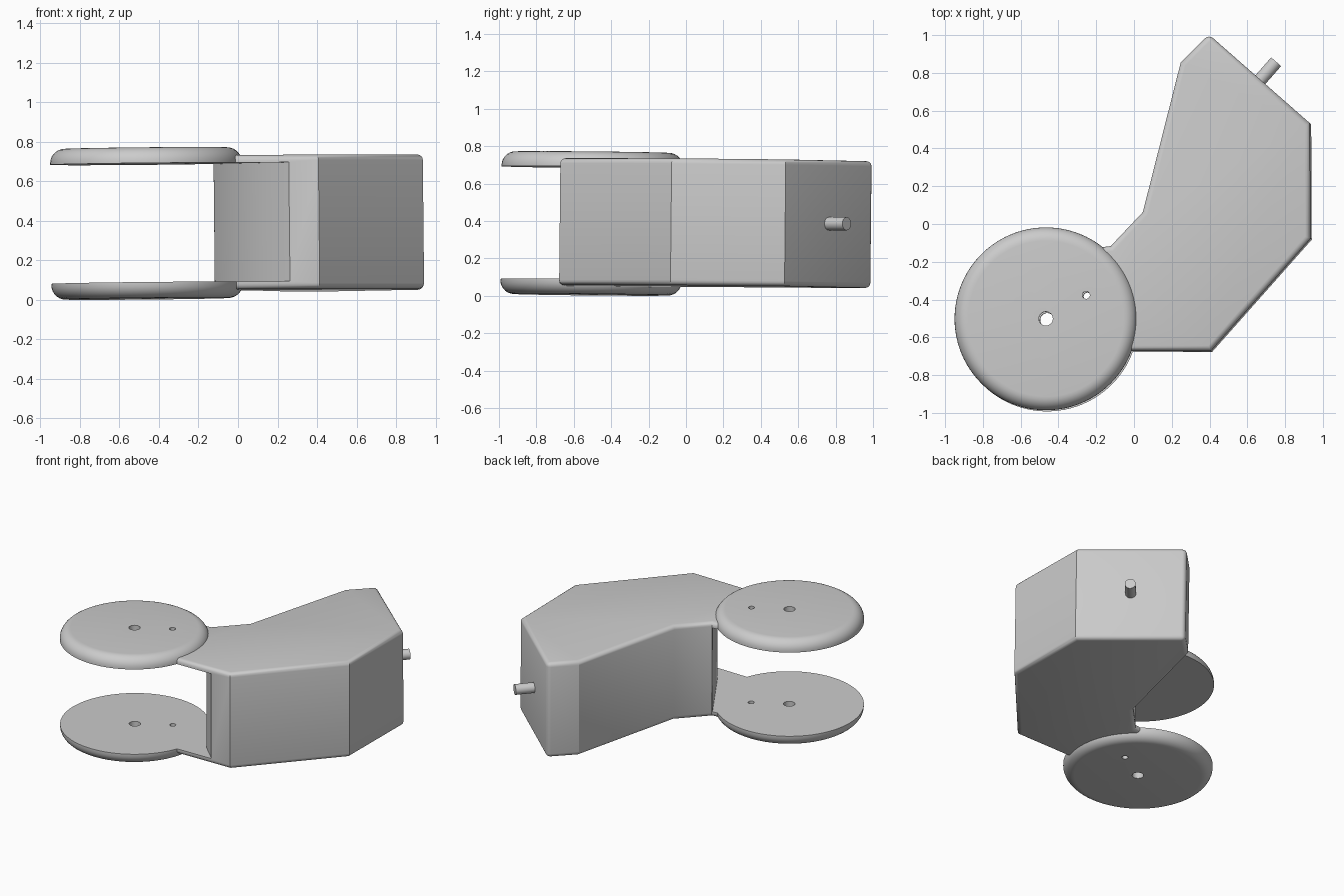
import bpy
import bmesh
import math
from mathutils import Matrix, Vector

if "Cube" in bpy.data.objects:
    bpy.data.objects.remove(bpy.data.objects["Cube"], do_unlink=True)

# One plain grey material
grey = bpy.data.materials.new("plain_grey")
GREY = (0.6, 0.6, 0.6, 1)
grey.diffuse_color = GREY
grey.use_nodes = True
grey.node_tree.nodes["Principled BSDF"].inputs["Base Color"].default_value = GREY

MID = 0.386  # height of the symmetry plane between the two fork plates
DISC = Vector((-0.463, -0.505, 0))
DISC_RADIUS = 0.484


def make_object(name, bm):
    bmesh.ops.recalc_face_normals(bm, faces=bm.faces[:])
    mesh = bpy.data.meshes.new(name)
    bm.to_mesh(mesh)
    bm.free()
    mesh.materials.append(grey)
    obj = bpy.data.objects.new(name, mesh)
    bpy.context.collection.objects.link(obj)
    return obj


def prism(outline, half_height):
    """Extrude a plan outline symmetrically about the middle plane."""
    bm = bmesh.new()
    verts = [bm.verts.new((x, y, MID - half_height)) for x, y in outline]
    face = bm.faces.new(verts)
    top = bmesh.ops.extrude_face_region(bm, geom=[face])["geom"]
    moved = [v for v in top if isinstance(v, bmesh.types.BMVert)]
    bmesh.ops.translate(bm, verts=moved, vec=(0, 0, 2 * half_height))
    bmesh.ops.recalc_face_normals(bm, faces=bm.faces[:])
    return bm


def cylinder(radius, depth, centre, axis=(0, 0, 1), segments=32):
    bm = bmesh.new()
    turn = Vector(axis).to_track_quat("Z", "Y").to_matrix().to_4x4()
    bmesh.ops.create_cone(bm, cap_ends=True, segments=segments, radius1=radius,
                          radius2=radius, depth=depth,
                          matrix=Matrix.Translation(centre) @ turn)
    return bm


def activate(obj):
    bpy.ops.object.select_all(action="DESELECT")
    obj.select_set(True)
    bpy.context.view_layer.objects.active = obj


def cut(obj, cutter):
    cutter.hide_render = True
    mod = obj.modifiers.new("cut", "BOOLEAN")
    mod.operation = "DIFFERENCE"
    mod.solver = "EXACT"
    mod.object = cutter
    activate(obj)
    bpy.ops.object.modifier_apply(modifier=mod.name)
    bpy.data.objects.remove(cutter, do_unlink=True)


parts = []

# Angular housing with rounded rims, its arms running into the discs
back_corner = (0.40, 1.0)
outline = [(0.05, 0.06), (0.25, 0.85), back_corner, (0.935, 0.53), (0.938, -0.08),
           (0.41, -0.675), (-0.03, -0.675), (-0.1, -0.45), (-0.2, -0.13), (-0.12, -0.12)]
bm = prism(outline, 0.339)
corner = Vector(back_corner)
rims = [e for e in bm.edges
        if abs(e.verts[0].co.z - e.verts[1].co.z) < 0.01
        or (e.verts[0].co.xy - corner).length < 0.01]
bmesh.ops.bevel(bm, geom=rims, offset=0.028, segments=4, profile=0.5,
                affect="EDGES", clamp_overlap=True)
housing = make_object("housing", bm)

# Open pocket between the two arms
pocket = [(0.26, -0.8), (0.26, -0.672), (0.135, -0.55), (-0.12, -0.13),
          (-0.125, -0.04), (-0.5, -0.04), (-0.5, -0.8)]
cut(housing, make_object("pocket_cutter", prism(pocket, 0.301)))
parts.append(housing)

# Pair of rounded discs with a pivot hole and a small pin hole
for name, side in (("lower_disc", -1), ("upper_disc", 1)):
    inner, outer = MID + side * 0.301, MID + side * 0.381
    centre = DISC + Vector((0, 0, (inner + outer) / 2))
    bm = cylinder(DISC_RADIUS, abs(outer - inner), centre, segments=96)
    ring = [e for e in bm.edges if all(abs(v.co.z - outer) < 0.001 for v in e.verts)]
    bmesh.ops.bevel(bm, geom=ring, offset=0.072, segments=7, profile=0.5, affect="EDGES")
    disc = make_object(name, bm)
    for x, y, radius in ((-0.463, -0.505, 0.037), (-0.25, -0.38, 0.02)):
        cut(disc, make_object("hole_cutter", cylinder(radius, 0.3, (x, y, centre.z))))
    parts.append(disc)

# Short peg standing out of the rear face
out = Vector((0.66, 0.75, 0)).normalized()
root = Vector((0.67, 0.765, MID))
parts.append(make_object("rear_peg", cylinder(0.035, 0.16, root + out * 0.045, out)))

# Slight lean of the whole assembly, then smooth shading
pivot = Matrix.Translation((0, 0, MID))
lean = (pivot @ Matrix.Rotation(-0.01, 4, "X") @ Matrix.Rotation(-0.01, 4, "Y")
        @ pivot.inverted())
for obj in parts:
    obj.data.transform(lean)
    activate(obj)
    bpy.ops.object.shade_smooth_by_angle(angle=math.radians(30))
